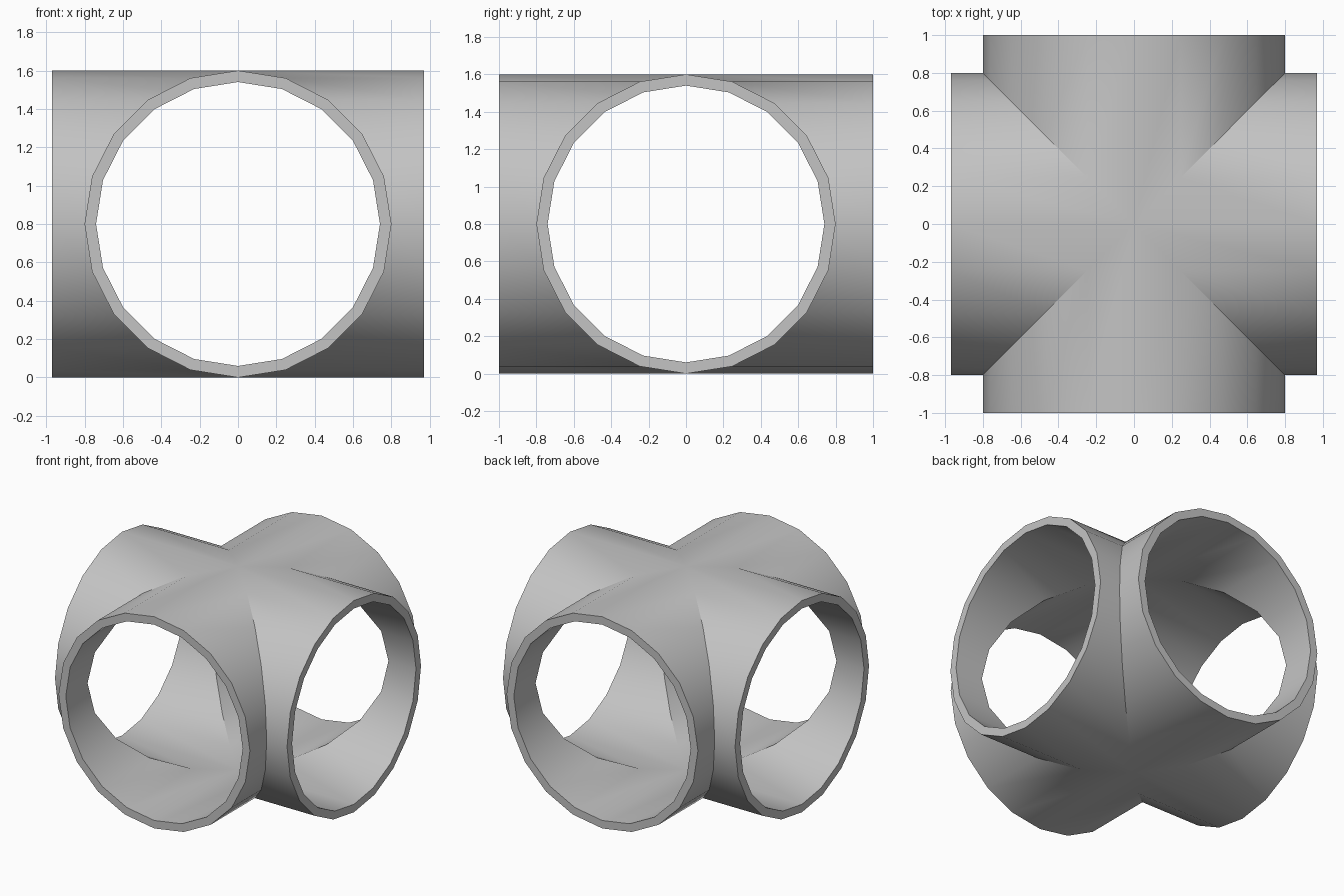
import bpy, bmesh
from math import sin, cos, tau, pi
from mathutils import Matrix, Vector

if "Cube" in bpy.data.objects:
    bpy.data.objects.remove(bpy.data.objects["Cube"])

SIDES = 20
OUTER, INNER = 0.8, 0.74
HALF_LENGTHS = (1.0, 0.97)  # along y, along x

# Plain grey material
grey = bpy.data.materials.new("plain_grey")
grey.use_nodes = True
colour = (0.55, 0.55, 0.55, 1)
grey.diffuse_color = colour
grey.node_tree.nodes["Principled BSDF"].inputs["Base Color"].default_value = colour

bm = bmesh.new()


def ring(radius, length, turn):
    """One circle of points at the open end, or on the mitre if length is None."""
    points = []
    for i in range(SIDES):
        x = radius * sin(tau * i / SIDES)
        z = radius * cos(tau * i / SIDES) + OUTER
        y = abs(x) if length is None else length
        points.append(bm.verts.new(turn @ Vector((x, y, z))))
    return points


# Four hollow arms, each mitred against its neighbours
for k in range(4):
    turn = Matrix.Rotation(k * pi / 2, 3, 'Z')
    length = HALF_LENGTHS[k % 2]
    loops = [ring(OUTER, None, turn), ring(OUTER, length, turn),
             ring(INNER, length, turn), ring(INNER, None, turn)]
    for a, b in zip(loops, loops[1:]):
        for i in range(SIDES):
            j = (i + 1) % SIDES
            bm.faces.new((a[i], a[j], b[j], b[i]))

# Weld the mitre seams into one closed shell
bmesh.ops.remove_doubles(bm, verts=bm.verts[:], dist=0.0001)
bmesh.ops.recalc_face_normals(bm, faces=bm.faces[:])

mesh = bpy.data.meshes.new("cross_pipe")
bm.to_mesh(mesh)
bm.free()
mesh.materials.append(grey)
pipe = bpy.data.objects.new("cross_pipe", mesh)
bpy.context.collection.objects.link(pipe)

# Smooth barrel, crisp rims and seams
bpy.ops.object.select_all(action='DESELECT')
pipe.select_set(True)
bpy.context.view_layer.objects.active = pipe
bpy.ops.object.shade_smooth_by_angle()
